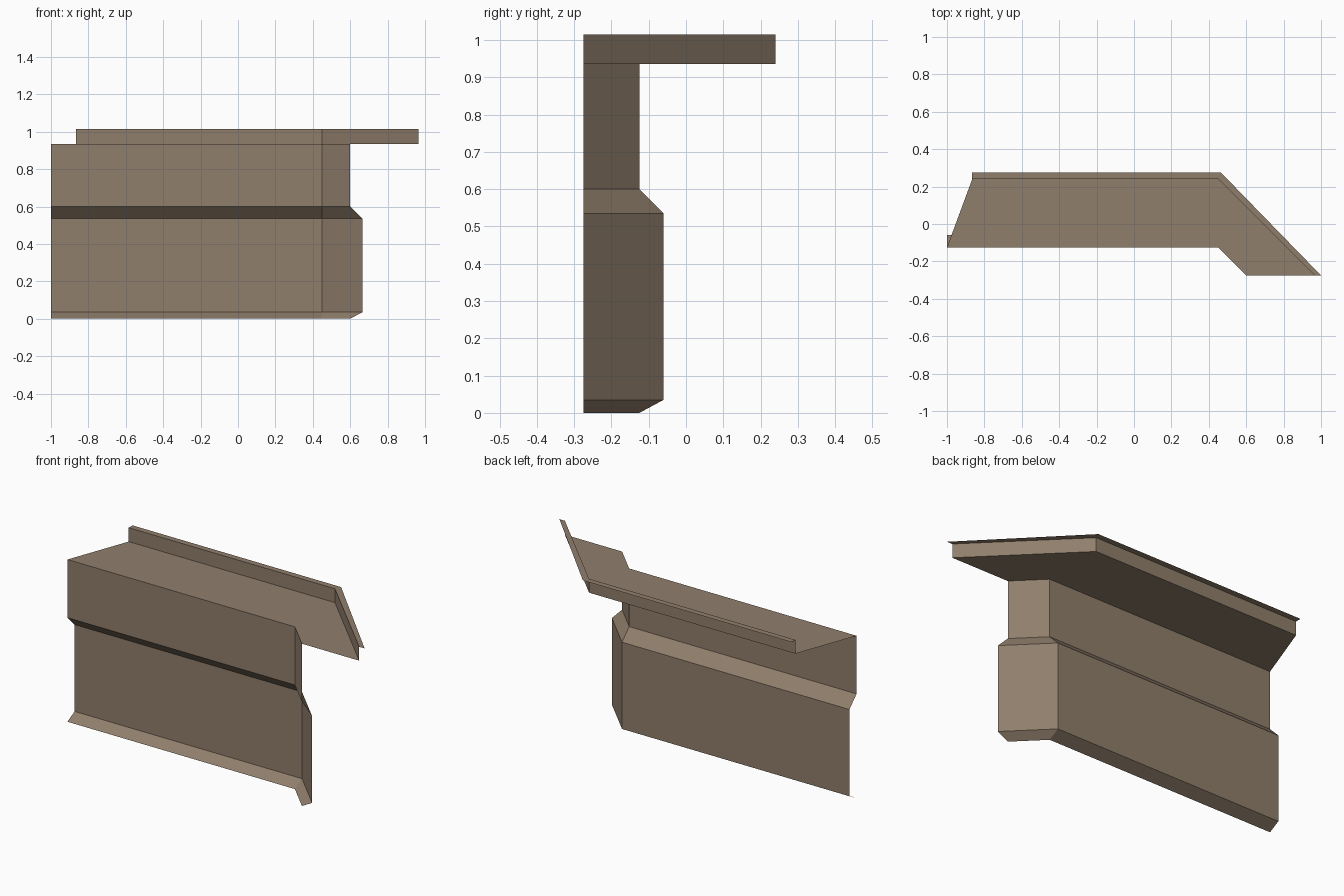
import bpy, bmesh

if "Cube" in bpy.data.objects:
    bpy.data.objects.remove(bpy.data.objects["Cube"])

mat = bpy.data.materials.new("warm taupe")
mat.diffuse_color = (0.28, 0.21, 0.148, 1)
mat.use_nodes = True
mat.node_tree.nodes["Principled BSDF"].inputs["Base Color"].default_value = mat.diffuse_color

END_Y = -0.275    # all strips stop on this line after the 45 degree bend
BEND_X = 0.45


def strip(name, profile):
    """Sweep profile rows (y, z, left_x, bend_x) along the wall and round the bend."""
    bm = bmesh.new()
    rows = []
    for y, z, left, bend in profile:
        end = min(1.0, bend + y - END_Y)
        rows.append([bm.verts.new(p) for p in
                     ((left, y, z), (bend, y, z), (end, END_Y, z))])
    for lo, hi in zip(rows, rows[1:]):
        for i in range(2):
            bm.faces.new((lo[i], hi[i], hi[i + 1], lo[i + 1]))
    me = bpy.data.meshes.new(name)
    bm.to_mesh(me)
    bm.free()
    me.materials.append(mat)
    ob = bpy.data.objects.new(name, me)
    bpy.context.collection.objects.link(ob)
    return ob


# Bulging lower wall with chamfers, then the recessed upper wall
strip("wall", [(y, z, -1.0, BEND_X) for y, z in
               ((-0.125, 0), (-0.06, 0.035), (-0.06, 0.535),
                (-0.125, 0.6), (-0.125, 0.935))])

# Overhanging ledge with a slanted left end
strip("ledge", [(-0.125, 0.935, -1.0, BEND_X), (0.24, 0.935, -0.865, BEND_X)])

# Upright lip and its narrow flat rim
strip("lip", [(0.24, 0.935, -0.865, BEND_X), (0.24, 1.015, -0.865, BEND_X),
              (0.275, 1.015, -0.865, 0.465)])
